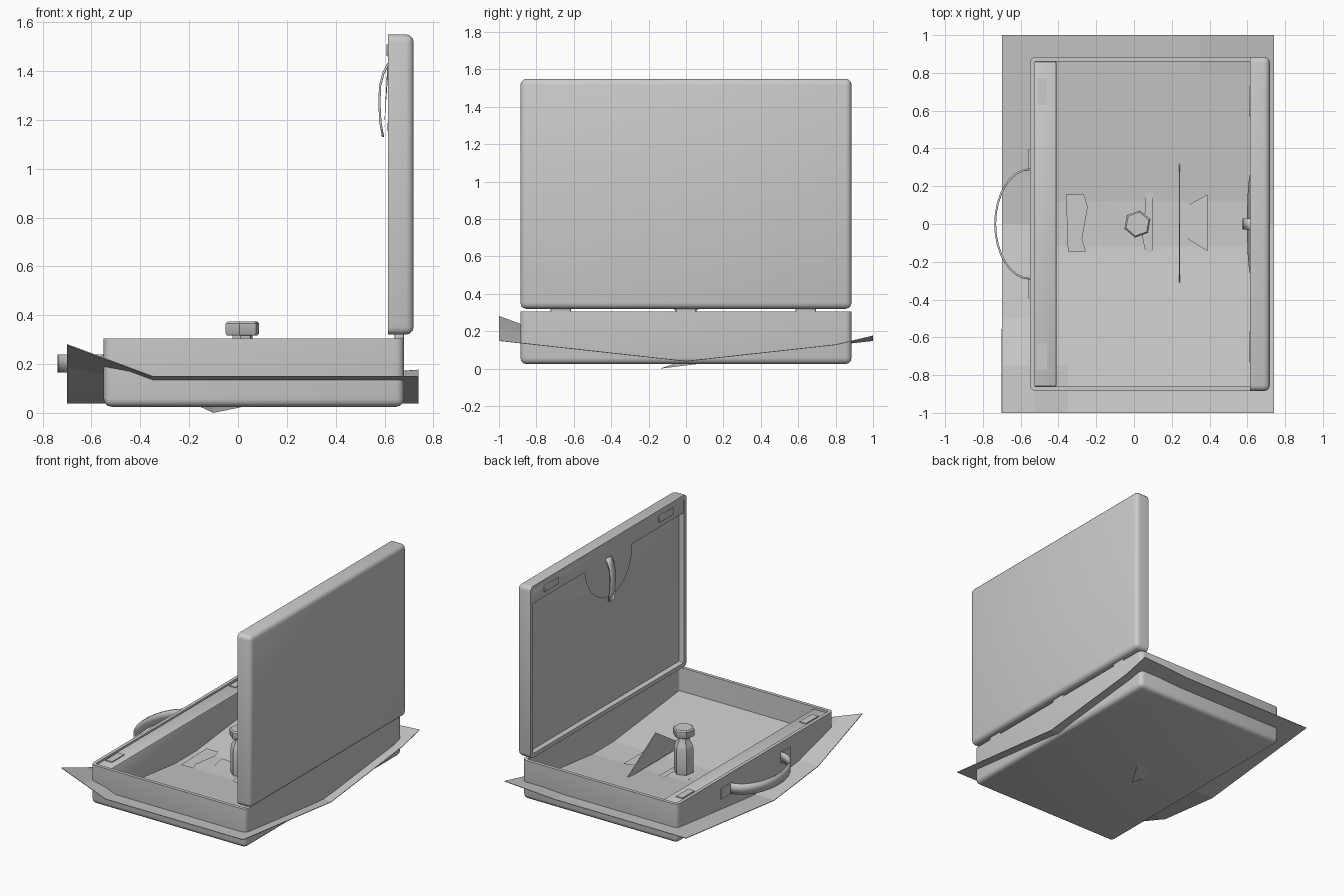
import bpy, bmesh, math
from mathutils import Matrix, Vector

if "Cube" in bpy.data.objects:
    bpy.data.objects.remove(bpy.data.objects["Cube"])

grey = bpy.data.materials.new("plain_grey")
grey.diffuse_color = (0.6, 0.6, 0.6, 1)
grey.use_nodes = True
grey.node_tree.nodes["Principled BSDF"].inputs["Base Color"].default_value = grey.diffuse_color


def finish(name, bm, smooth=None, recalc=True):
    if recalc:
        bmesh.ops.recalc_face_normals(bm, faces=bm.faces[:])
    me = bpy.data.meshes.new(name)
    bm.to_mesh(me)
    bm.free()
    me.materials.append(grey)
    ob = bpy.data.objects.new(name, me)
    bpy.context.collection.objects.link(ob)
    if smooth:
        bpy.ops.object.select_all(action='DESELECT')
        ob.select_set(True)
        bpy.context.view_layer.objects.active = ob
        bpy.ops.object.shade_smooth_by_angle(angle=math.radians(smooth))
    return ob


def box(name, lo, hi, bevel=0.0):
    lo, hi = Vector(lo), Vector(hi)
    bm = bmesh.new()
    size = hi - lo
    bmesh.ops.create_cube(bm, size=1, matrix=Matrix.Translation((lo + hi) / 2)
                          @ Matrix.Diagonal((*size, 1)))
    if bevel:
        bmesh.ops.bevel(bm, geom=bm.edges[:], offset=bevel, segments=2,
                        profile=0.5, affect='EDGES')
    return finish(name, bm, 40 if bevel else None)


def tray(name, size, wall, depth, matrix):
    """Open tray with rounded corners and a rounded closed side."""
    bm = bmesh.new()
    bmesh.ops.create_cube(bm, size=1, matrix=Matrix.Diagonal((*size, 1)))
    edges = [e for e in bm.edges if min(v.co.z for v in e.verts) < 0]
    bmesh.ops.bevel(bm, geom=edges, offset=0.032, segments=3, profile=0.5,
                    affect='EDGES')
    bm.normal_update()
    top = max(bm.faces, key=lambda f: f.calc_center_median().z)
    bmesh.ops.inset_region(bm, faces=[top], thickness=wall)
    inner = bmesh.ops.extrude_discrete_faces(bm, faces=[top])["faces"][0]
    bmesh.ops.translate(bm, verts=inner.verts[:], vec=(0, 0, -depth))
    bmesh.ops.transform(bm, matrix=matrix, verts=bm.verts[:])
    return finish(name, bm, 40)


def sheet(name, points, faces=None, thick=0.0):
    bm = bmesh.new()
    vs = [bm.verts.new(p) for p in points]
    for f in faces or [range(len(vs))]:
        bm.faces.new([vs[i] for i in f])
    ob = finish(name, bm)
    if thick:
        m = ob.modifiers.new("thickness", 'SOLIDIFY')
        m.thickness = thick
        m.offset = 0
    return ob


def ribbon(name, lows, highs, thick):
    n = len(lows)
    faces = [(i, i + 1, n + i + 1, n + i) for i in range(n - 1)]
    ob = sheet(name, lows + highs, faces, thick)
    ob.data.shade_smooth()
    return ob


# Case base and upright lid
tray("case_base", (1.23, 1.77, 0.28), 0.024, 0.25,
     Matrix.Translation((0.065, 0, 0.165)))
tray("case_lid", (1.23, 1.77, 0.105), 0.03, 0.04,
     Matrix.Translation((0.667, 0, 0.935)) @ Matrix.Rotation(-math.pi / 2, 4, 'Y'))

# Locking strips along the opening edges, with latches
box("base_lock_strip", (-0.53, -0.862, 0.045), (-0.41, 0.862, 0.295), 0.012)
box("lid_lock_strip", (0.616, -0.86, 1.42), (0.67, 0.86, 1.53), 0.008)
for s in (-1, 1):
    box("base_latch", (-0.51, s * 0.7 - 0.07, 0.29), (-0.46, s * 0.7 + 0.07, 0.301))
    box("lid_latch", (0.608, s * 0.65 - 0.08, 1.46), (0.62, s * 0.65 + 0.08, 1.51), 0.005)

# Hinges between base and lid
for y in (-0.67, 0, 0.64):
    box("hinge", (0.64, y - 0.055, 0.295), (0.68, y + 0.055, 0.33), 0.01)

# Curved carry handle and its mounts
arc = [(-0.55 - 0.185 * math.sin(math.pi * i / 16),
        0.29 * math.cos(math.pi * i / 16)) for i in range(17)]
ribbon("carry_handle", [(x, y, 0.165) for x, y in arc],
       [(x, y, 0.24) for x, y in arc], 0.01)
for s in (-1, 1):
    box("handle_mount", (-0.558, s * 0.34 - 0.055, 0.16),
        (-0.545, s * 0.34 + 0.055, 0.235))

# Large folded cloth, creased along the middle, one corner lifted
xs = (-0.7, -0.525, -0.35, 0, 0.35, 0.74)
ys = (-1, -0.75, -0.5, 0, 0.5, 0.8, 1)


def cloth_height(x, y):
    lift = 0.13 * max(0, (-x - 0.35) / 0.35) * max(0, -2 * y - 1)
    return 0.04 + 0.11 * abs(y) + lift + (0.025 if y == 1 and x > 0.5 else 0)


pts = [(x, y, cloth_height(x, y)) for y in ys for x in xs]
n = len(xs)
sheet("cloth", pts, [(j * n + i, j * n + i + 1, j * n + n + i + 1, j * n + n + i)
                     for j in range(len(ys) - 1) for i in range(n - 1)], 0.004)

# Bottle with a six-sided cap
bm = bmesh.new()
profile = [(0, 0.045), (0.06, 0.045), (0.065, 0.06), (0.065, 0.23), (0.058, 0.26),
           (0.043, 0.285), (0.043, 0.317), (0.066, 0.317), (0.073, 0.325),
           (0.073, 0.366), (0.064, 0.375), (0, 0.375)]
vs = [bm.verts.new((0.018 + r, 0, z)) for r, z in profile]
es = [bm.edges.new(p) for p in zip(vs, vs[1:])]
bmesh.ops.spin(bm, geom=vs + es, cent=(0.018, 0, 0), axis=(0, 0, 1),
               angle=2 * math.pi, steps=6)
bmesh.ops.remove_doubles(bm, verts=bm.verts[:], dist=0.0005)
bmesh.ops.rotate(bm, verts=bm.verts[:], cent=(0.018, 0, 0),
                 matrix=Matrix.Rotation(math.radians(20), 3, 'Z'))
finish("bottle", bm, 40)

# Loose scraps on the floor and a standing triangular card
sheet("scrap_left", [(-0.36, 0.157, 0.07), (-0.265, 0.157, 0.07), (-0.245, 0.09, 0.07),
                     (-0.275, -0.08, 0.07), (-0.255, -0.145, 0.07), (-0.35, -0.145, 0.07)])
sheet("scrap_middle", [(-0.2, 0.105, 0.06), (-0.08, 0.095, 0.06), (-0.07, -0.085, 0.055),
                       (-0.13, -0.08, 0.055), (-0.18, 0, 0.06)])
sheet("scrap_right", [(0.06, 0.167, 0.065), (0.1, 0.167, 0.065), (0.1, -0.155, 0.065),
                      (0.06, -0.145, 0.065), (0.04, -0.05, 0.065), (0.06, 0.08, 0.065)])
sheet("scrap_back", [(0.39, 0.157, 0.07), (0.39, -0.145, 0.07),
                     (0.24, -0.05, 0.06), (0.25, 0.08, 0.06)])
sheet("standing_card", [(0.24, 0.33, 0.07), (0.24, -0.32, 0.07), (0.24, 0, 0.275)],
      thick=0.006)
sheet("floor_bulge", [(-0.16, -0.06, 0.027), (-0.1, -0.14, 0.0),
                      (0.03, 0.08, 0.027), (-0.1, 0.08, 0.027)],
      [(0, 1, 3), (1, 2, 3)])

# Narrow fold strips along the middle of the floor
for x0, x1 in ((-0.41, -0.35), (0.39, 0.64)):
    box("fold_strip", (x0, -0.011, 0.04), (x1, 0.011, 0.05))

# Lid lining, bulging toward a half-round pocket, with a hanging strap
sheet("lid_lining", [(0.65, -0.85, 0.36), (0.65, 0.85, 0.36), (0.65, 0.85, 1.42),
                     (0.65, -0.85, 1.42), (0.612, 0, 1.18)],
      [(0, 1, 4), (1, 2, 4), (2, 3, 4), (3, 0, 4)])
rim = [(0.618 - 0.02 * math.sin(math.pi * i / 10), 0.27 * math.cos(math.pi * i / 10),
        1.43 - 0.27 * math.sin(math.pi * i / 10)) for i in range(11)]
sheet("lid_pocket", rim + [(0.612, 0, 1.43)], [(i, i + 1, 11) for i in range(10)])
strap = [(0.615, 1.43), (0.595, 1.39), (0.582, 1.34), (0.579, 1.27),
         (0.583, 1.19), (0.594, 1.13)]
ribbon("lid_strap", [(x, -0.03, z) for x, z in strap],
       [(x, 0.03, z) for x, z in strap], 0.009)
